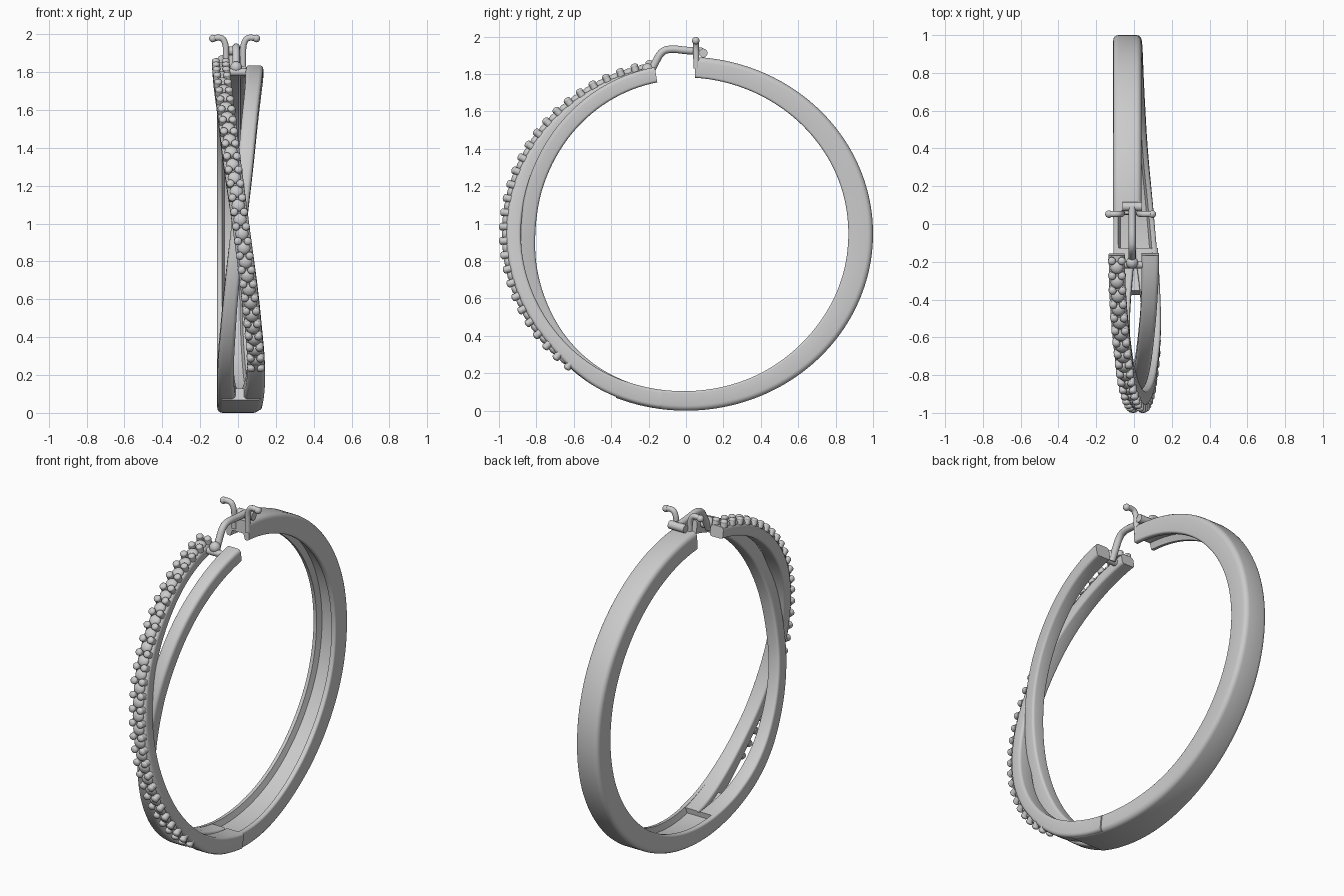
import bpy, bmesh, math
from mathutils import Vector, Matrix

if "Cube" in bpy.data.objects:
    bpy.data.objects.remove(bpy.data.objects["Cube"])

CZ, RY, RZ = 0.946, 1.0, 0.946      # hoop ellipse in the yz plane


def frame(deg):
    a = math.radians(deg)
    p = Vector((0, RY * math.cos(a), CZ + RZ * math.sin(a)))
    n = Vector((0, math.cos(a) / RY, math.sin(a) / RZ)).normalized()
    return p, n


def lerp_keys(keys, a):
    # keys run from high angle to low angle
    if a >= keys[0][0]:
        return list(keys[0][1:])
    for k, m in zip(keys, keys[1:]):
        if a >= m[0]:
            t = (k[0] - a) / (k[0] - m[0])
            return [u + (v - u) * t for u, v in zip(k[1:], m[1:])]
    return list(keys[-1][1:])


def smooth_keys(keys, a):
    s = [lerp_keys(keys, a + d) for d in (-8, -4, 0, 4, 8)]
    return [sum(c) / 5 for c in zip(*s)]


def rounded(x0, x1, o0, o1, r_in, r_out):
    # rounded rectangle section: x range, radial offset range
    pts = []
    for cx, cy, r, st in ((x1, o1, r_out, 0), (x0, o1, r_out, 90),
                          (x0, o0, r_in, 180), (x1, o0, r_in, 270)):
        sx, sy = (1 if cx == x1 else -1), (1 if cy == o1 else -1)
        for i in range(5):
            t = math.radians(st + i * 22.5)
            pts.append((cx - sx * r + r * math.cos(t), cy - sy * r + r * math.sin(t)))
    return pts


def finish(name, bm, angle=40):
    bmesh.ops.recalc_face_normals(bm, faces=bm.faces)
    me = bpy.data.meshes.new(name)
    bm.to_mesh(me)
    bm.free()
    ob = bpy.data.objects.new(name, me)
    bpy.context.collection.objects.link(ob)
    bpy.ops.object.select_all(action='DESELECT')
    ob.select_set(True)
    bpy.context.view_layer.objects.active = ob
    bpy.ops.object.shade_smooth_by_angle(angle=math.radians(angle))
    return ob


def sweep(name, a0, a1, section, steps):
    bm = bmesh.new()
    rings = []
    for i in range(steps + 1):
        a = a0 + (a1 - a0) * i / steps
        p, n = frame(a)
        rings.append([bm.verts.new(p + n * o + Vector((x, 0, 0))) for x, o in section(a)])
    m = len(rings[0])
    for r, q in zip(rings, rings[1:]):
        for j in range(m):
            bm.faces.new((r[j], r[(j + 1) % m], q[(j + 1) % m], q[j]))
    bm.faces.new(rings[0])
    bm.faces.new(rings[-1])
    return finish(name, bm)


def tube(name, pts, r):
    cu = bpy.data.curves.new(name, 'CURVE')
    cu.dimensions = '3D'
    cu.bevel_depth, cu.bevel_resolution, cu.use_fill_caps = r, 4, True
    sp = cu.splines.new('NURBS')
    sp.points.add(len(pts) - 1)
    for q, p in zip(sp.points, pts):
        q.co = (*p, 1)
    sp.order_u, sp.use_endpoint_u, sp.resolution_u = 3, True, 8
    ob = bpy.data.objects.new(name, cu)
    bpy.context.collection.objects.link(ob)
    bpy.ops.object.select_all(action='DESELECT')
    ob.select_set(True)
    bpy.context.view_layer.objects.active = ob
    bpy.ops.object.convert(target='MESH')
    bpy.ops.object.shade_smooth_by_angle(angle=math.radians(50))


def ball(name, loc, r):
    bm = bmesh.new()
    bmesh.ops.create_uvsphere(bm, u_segments=16, v_segments=10, radius=r,
                              matrix=Matrix.Translation(loc))
    finish(name, bm, 60)


# back band: channel section, hollow on the inside; x0, x1, inner offset
BAND = [(87, -.11, .04, -.11), (40, -.11, .04, -.125), (0, -.11, .04, -.133),
        (-40, -.11, .052, -.125), (-65, -.11, .07, -.11), (-90, -.11, .11, -.104),
        (-113, -.108, .14, -.1)]


def band_section(a):
    x0, x1, o = smooth_keys(BAND, a)
    p = rounded(x0, x1, o, 0, .012, .028)
    w, d = .026, .035
    groove = [(x0 + w, o), (x0 + w + .012, o + d), (x1 - w - .012, o + d), (x1 - w, o)]
    return p[:15] + groove + p[15:]


sweep("back_band", 87, -112, band_section, 120)

# front arms after the split: x0, x1, inner offset, outer offset
PAVE = [(-98, .0, .125, -.1, -.004), (-113, .035, .14, -.1, -.004),
        (-127, .052, .145, -.1, -.012), (-133, .053, .14, -.105, -.035),
        (-158, .02, .11, -.115, -.038), (-183, -.03, .06, -.118, -.038),
        (-208, -.085, .01, -.115, -.038), (-244, -.13, -.042, -.105, -.038),
        (-260, -.135, -.05, -.105, -.038)]
PLAIN = [(-98, -.108, .01, -.1, -.004), (-113, -.108, -.018, -.1, -.004),
         (-129, -.11, -.025, -.115, -.015), (-158, -.075, .0, -.17, -.08),
         (-183, -.035, .045, -.2, -.118), (-208, .0, .083, -.185, -.1),
         (-244, .04, .125, -.135, -.05), (-260, .04, .135, -.122, -.04)]


def arm_section(keys):
    def f(a):
        x0, x1, o0, o1 = smooth_keys(keys, a)
        return rounded(x0, x1, o0, o1, .014, .02)
    return f


sweep("stone_arm", -98, -260, arm_section(PAVE), 100)
sweep("plain_arm", -98, -260, arm_section(PLAIN), 100)

# row of stones with a pair of prongs between neighbours
stones, prongs = bmesh.new(), bmesh.new()
N = 27
for i in range(N * 2 + 1):
    a = -130 - 128.5 * i / (N * 2)
    x0, x1, _, o1 = smooth_keys(PAVE, a)
    p, n = frame(a)
    X = Vector((1, 0, 0))
    T = n.cross(X)
    rot = Matrix((X, T, n)).transposed().to_4x4()
    mid = Vector(((x0 + x1) / 2, 0, 0))
    if i % 2:
        M = Matrix.Translation(p + n * -.036 + mid) @ rot @ Matrix.Diagonal((1, 1, .6, 1))
        bmesh.ops.create_uvsphere(stones, u_segments=12, v_segments=8, radius=.035, matrix=M)
    else:
        for s in (-1, 1):
            M = Matrix.Translation(p + n * -.028 + mid + X * s * .027) @ rot
            bmesh.ops.create_cone(prongs, cap_ends=True, segments=12, radius1=.02,
                                  radius2=.019, depth=.03, matrix=M)
            M = Matrix.Translation(p + n * -.013 + mid + X * s * .026) @ rot @ Matrix.Diagonal((1, 1, .65, 1))
            bmesh.ops.create_uvsphere(prongs, u_segments=12, v_segments=8, radius=.021, matrix=M)
finish("stones", stones)
finish("prongs", prongs)

# clasp wire from the front hinge to the catch
tube("clasp_wire", [(-.01, -.2, 1.79), (-.01, -.17, 1.85), (-.01, -.13, 1.925),
                    (-.01, -.07, 1.935), (-.01, 0, 1.925), (-.01, .09, 1.92)], .02)
tube("hinge_pin", [(-.07, -.215, 1.8), (0, -.215, 1.8), (.07, -.215, 1.8)], .02)
ball("hinge_knuckle", (-.01, -.205, 1.825), .032)

# catch at the back: cross pin and two curled horns
tube("catch_pin", [(-.062, .092, 1.912), (-.01, .092, 1.912), (.042, .092, 1.912)], .024)
for s, side in ((-1, "left"), (1, "right")):
    x = lambda d: -.018 + s * d
    tube(side + "_horn", [(x(.045), .055, 1.83), (x(.045), .055, 1.89), (x(.046), .053, 1.95),
                          (x(.07), .052, 1.99), (x(.115), .052, 1.978)], .016)
    ball(side + "_horn_tip", (x(.115), .052, 1.978), .02)
